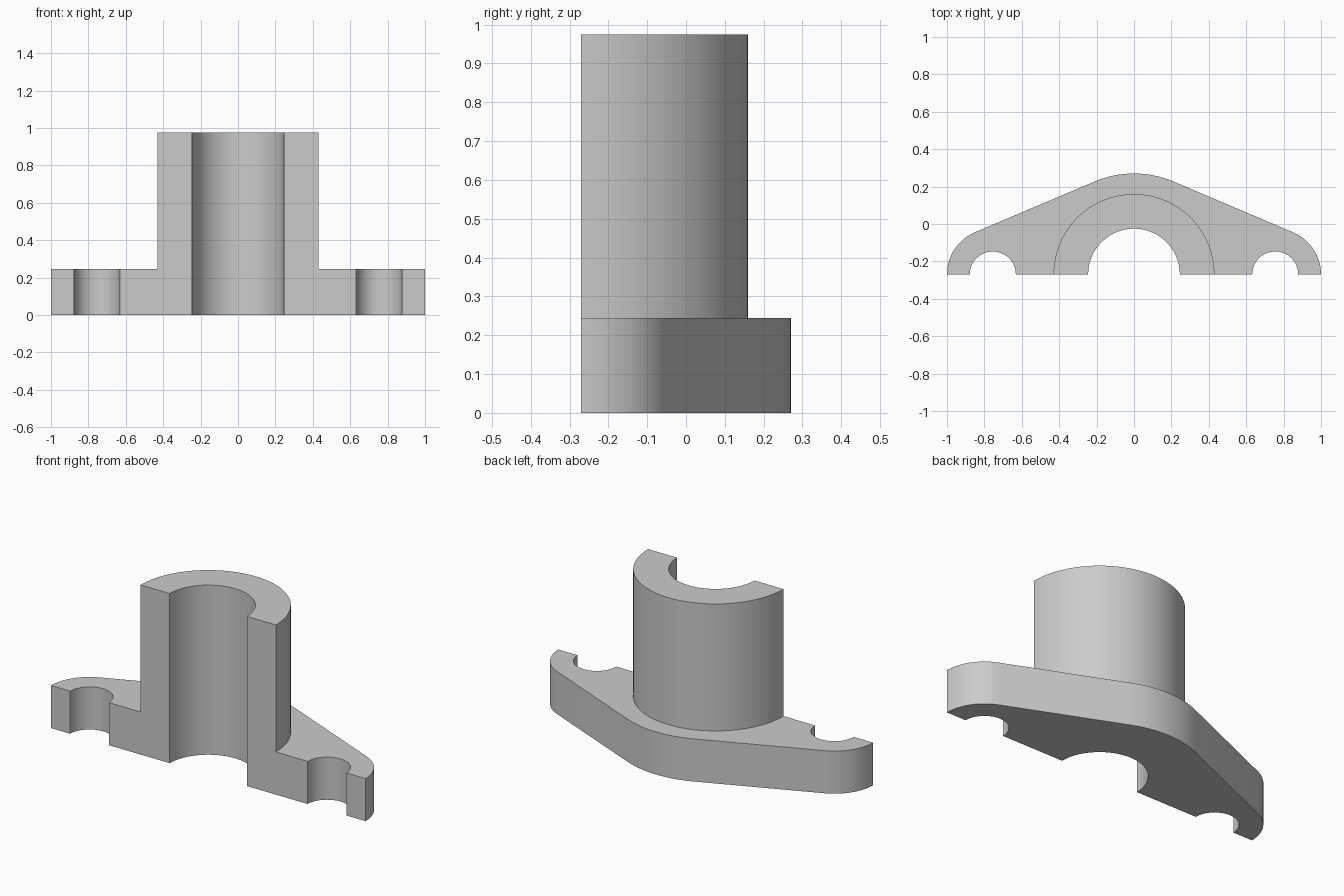
import bpy, bmesh, math

if "Cube" in bpy.data.objects:
    bpy.data.objects.remove(bpy.data.objects["Cube"])

Y0 = -0.27                   # cut plane, centre line of all arcs
EAR_X, EAR_R, HOLE_R = 0.755, 0.245, 0.123
MID_R, BOSS_R, BORE_R = 0.54, 0.43, 0.245
FLANGE_H, TOTAL_H = 0.245, 0.975

bm = bmesh.new()


def arc(cx, r, a0, a1, n):
    """Vertices of an arc on the cut plane's centre line, angles in degrees."""
    verts = []
    for i in range(n + 1):
        a = math.radians(a0 + (a1 - a0) * i / n)
        verts.append(bm.verts.new((cx + r * math.cos(a), Y0 + r * math.sin(a), 0)))
    return verts


def extrude_up(faces, h):
    """Extrude faces upward and return the new top faces."""
    geom = bmesh.ops.extrude_face_region(bm, geom=faces)["geom"]
    bmesh.ops.translate(bm, vec=(0, 0, h),
                        verts=[g for g in geom if isinstance(g, bmesh.types.BMVert)])
    return [g for g in geom if isinstance(g, bmesh.types.BMFace)]


# Flange outline: three arcs joined by tangent lines
t = math.degrees(math.asin((MID_R - EAR_R) / EAR_X))
outline = (arc(-EAR_X, EAR_R, 180, 90 + t, 20)
           + arc(0, MID_R, 90 + t, 90 - t, 20)
           + arc(EAR_X, EAR_R, 90 - t, 0, 20))
right_hole = arc(EAR_X, HOLE_R, 0, 180, 36)
left_hole = arc(-EAR_X, HOLE_R, 0, 180, 36)
boss_edge = arc(0, BOSS_R, 0, 180, 64)
bore_edge = arc(0, BORE_R, 180, 0, 48)

# Flange and boss footprints share the boss edge
flange = bm.faces.new(outline + right_hole + boss_edge + left_hole)
ring = bm.faces.new(boss_edge[::-1] + bore_edge[::-1])

# Raise both to flange height, then only the ring to full height
tops = extrude_up([flange, ring], FLANGE_H)
ring_top = min(tops, key=lambda f: max(abs(v.co.x) for v in f.verts))
extrude_up([ring_top], TOTAL_H - FLANGE_H)
bmesh.ops.recalc_face_normals(bm, faces=bm.faces[:])

mesh = bpy.data.meshes.new("flanged_half_bushing")
bm.to_mesh(mesh)
bm.free()
obj = bpy.data.objects.new("flanged_half_bushing", mesh)
bpy.context.collection.objects.link(obj)
bpy.context.view_layer.objects.active = obj
obj.select_set(True)
bpy.ops.object.shade_smooth_by_angle(angle=math.radians(30))
